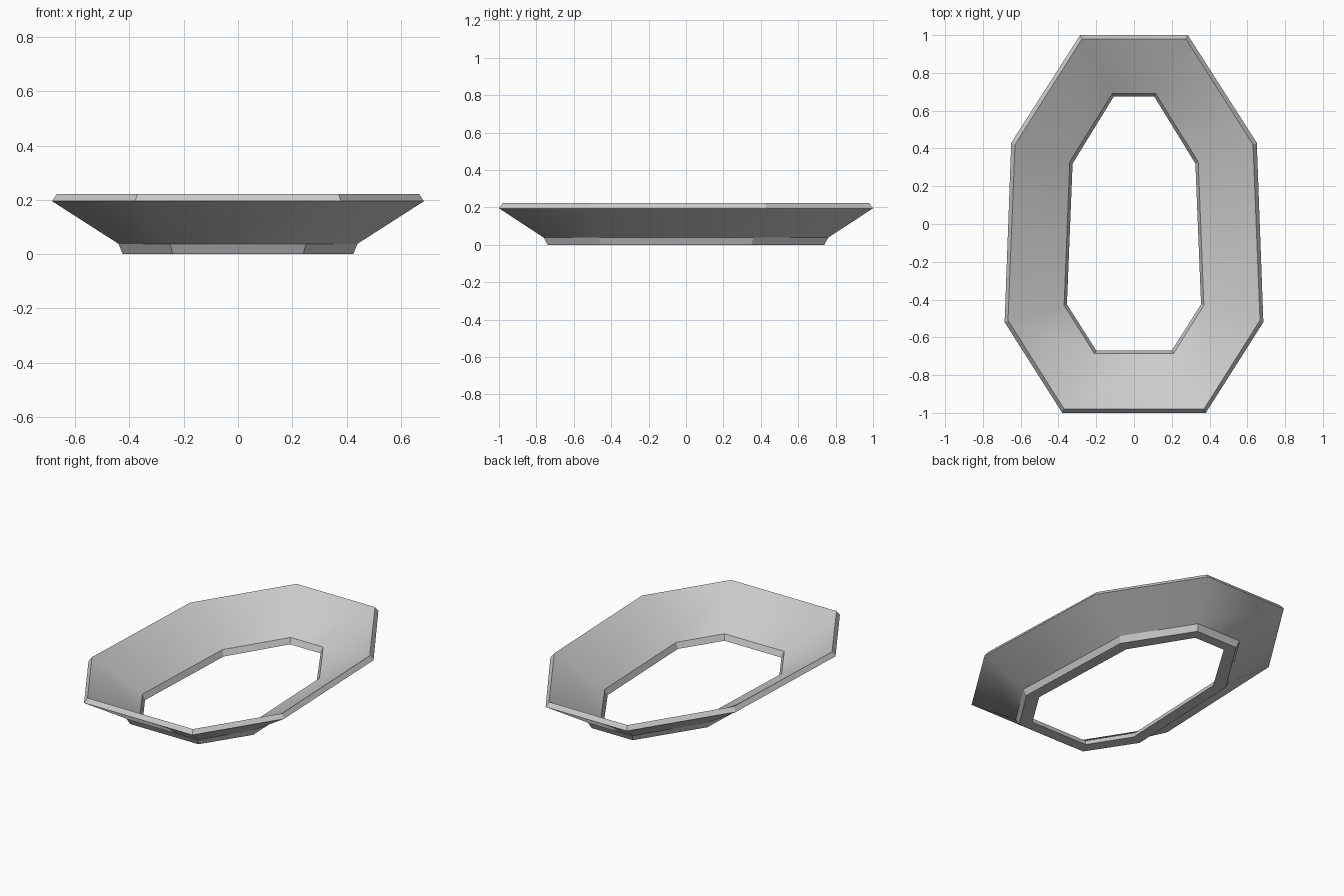
import bpy
import bmesh

cube = bpy.data.objects.get("Cube")
if cube:
    bpy.data.objects.remove(cube, do_unlink=True)

grey = bpy.data.materials.new("plain grey")
grey.use_nodes = True
colour = (0.6, 0.6, 0.6, 1)
grey.diffuse_color = colour
grey.node_tree.nodes["Principled BSDF"].inputs["Base Color"].default_value = colour

# Cross-section loops, each as height and half outline from back to front
loops = [
    (0.222, [(0.275, 0.98), (0.63, 0.42), (0.667, -0.51), (0.37, -0.98)]),    # top edge
    (0.195, [(0.285, 1.0), (0.65, 0.43), (0.685, -0.52), (0.38, -1.0)]),      # outer rim
    (0.038, [(0.155, 0.76), (0.41, 0.36), (0.44, -0.465), (0.25, -0.76)]),    # collar top
    (0.0, [(0.145, 0.74), (0.395, 0.35), (0.425, -0.455), (0.24, -0.74)]),    # collar foot
    (0.0, [(0.107, 0.675), (0.325, 0.32), (0.355, -0.425), (0.2, -0.67)]),    # opening foot
    (0.036, [(0.115, 0.69), (0.34, 0.33), (0.37, -0.43), (0.21, -0.685)]),    # opening top
]
sloped_bands = (1, 5)  # outer and inner flare

bm = bmesh.new()
rings = []
for z, half in loops:
    outline = half + [(-x, y) for x, y in reversed(half)]
    rings.append([bm.verts.new((x, y, z)) for x, y in outline])

# Bridge every loop to the next, closing the shell
for band, ring in enumerate(rings):
    following = rings[(band + 1) % len(rings)]
    for i in range(len(ring)):
        j = (i + 1) % len(ring)
        face = bm.faces.new((ring[i], ring[j], following[j], following[i]))
        face.smooth = band in sloped_bands
bmesh.ops.recalc_face_normals(bm, faces=bm.faces[:])

# Keep creases crisp between the flares and the narrow flat bands
for edge in bm.edges:
    edge.smooth = all(f.smooth for f in edge.link_faces)

mesh = bpy.data.meshes.new("flared_frame")
bm.to_mesh(mesh)
bm.free()
mesh.materials.append(grey)
frame = bpy.data.objects.new("flared_frame", mesh)
bpy.context.collection.objects.link(frame)
